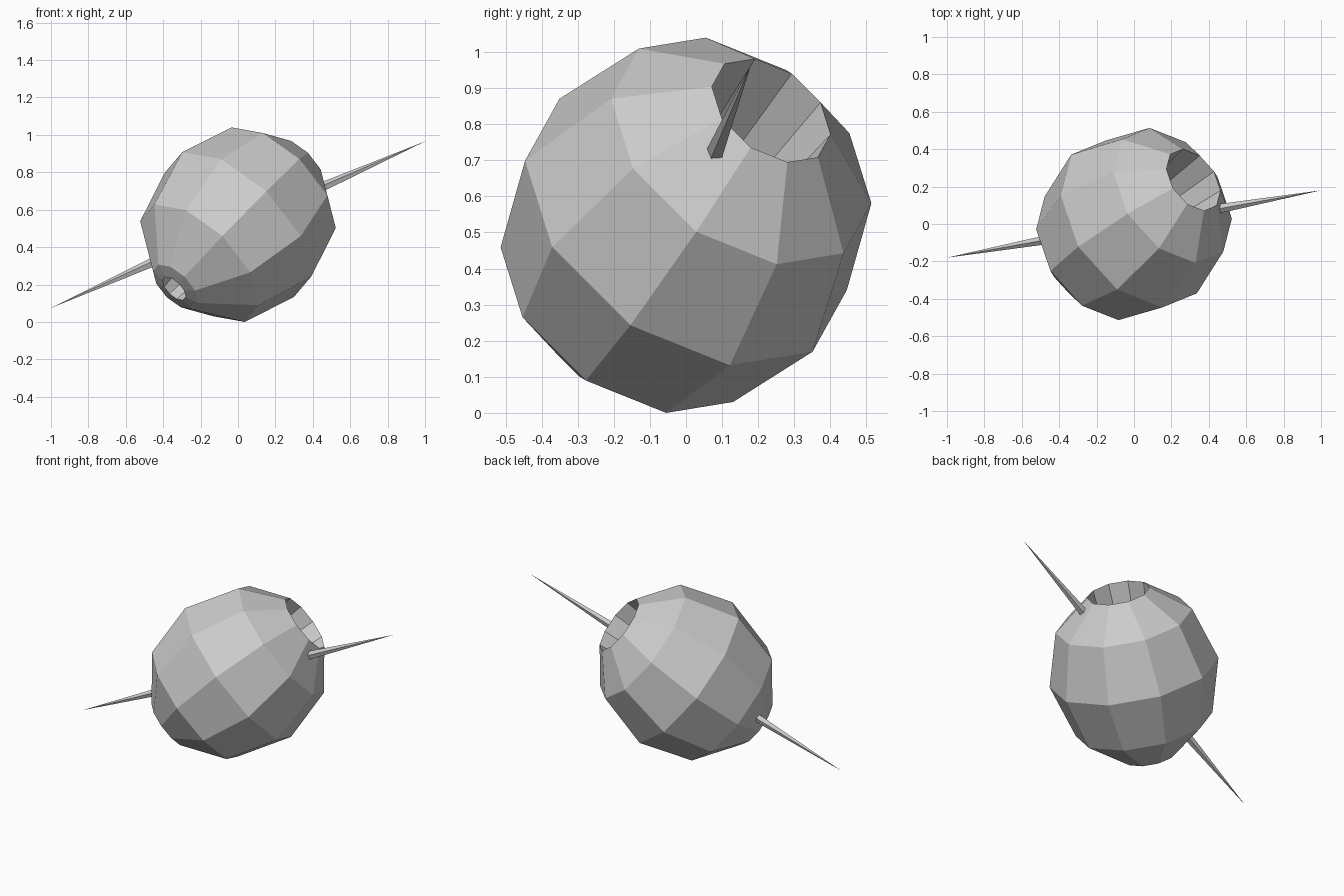
import bpy, bmesh, math
from mathutils import Matrix, Vector

cube = bpy.data.objects.get("Cube")
if cube:
    bpy.data.objects.remove(cube, do_unlink=True)

SIDES = 10
CENTRE = Vector((0, 0, 0.52))
axis = Vector((0.626, 0.465, 0.626)).normalized()   # tilted bore axis
spike_dir = Vector((1.0, 0.18, 0.445))              # centre to spike tip

grey = bpy.data.materials.new("plain_grey")
grey.use_nodes = True
grey.diffuse_color = (0.6, 0.6, 0.6, 1)
grey.node_tree.nodes["Principled BSDF"].inputs["Base Color"].default_value = (0.6, 0.6, 0.6, 1)


def finish(name, bm):
    bmesh.ops.recalc_face_normals(bm, faces=bm.faces)
    mesh = bpy.data.meshes.new(name)
    bm.to_mesh(mesh)
    bm.free()
    mesh.materials.append(grey)
    obj = bpy.data.objects.new(name, mesh)
    bpy.context.collection.objects.link(obj)
    return obj


# Ball: ten-sided stretched sphere with a tapered bore, lathed as a closed profile
stretch, radius = 0.56, 0.504
profile = [(0.08, -0.546)]
for degrees in (-72, -36, 0, 36):
    a = math.radians(degrees)
    profile.append((radius * math.cos(a), stretch * math.sin(a)))
profile.append((0.186, 0.508))

side = Vector((0.09, 0.35, -0.35))
side = (side - axis * side.dot(axis)).normalized()
up = axis.cross(side)

bm = bmesh.new()
rings = []
for r, h in profile:
    ring = []
    for i in range(SIDES):
        a = math.tau * i / SIDES
        ring.append(bm.verts.new(CENTRE + axis * h + (side * math.cos(a) + up * math.sin(a)) * r))
    rings.append(ring)
for lower, upper in zip(rings, rings[1:] + rings[:1]):
    for i in range(SIDES):
        j = (i + 1) % SIDES
        bm.faces.new((lower[i], lower[j], upper[j], upper[i]))
finish("drilled_ball", bm)

# Spikes: slim cones pointing out on opposite sides
start, length = 0.505, spike_dir.length
for name, sign in (("left_spike", 1), ("right_spike", -1)):
    direction = spike_dir.normalized() * sign
    place = (Matrix.Translation(CENTRE + direction * (start + length) / 2)
             @ direction.to_track_quat('Z', 'Y').to_matrix().to_4x4())
    bm = bmesh.new()
    bmesh.ops.create_cone(bm, cap_ends=True, segments=5, radius1=0.026, radius2=0,
                          depth=length - start, matrix=place)
    bmesh.ops.remove_doubles(bm, verts=bm.verts, dist=0.0001)
    finish(name, bm)
